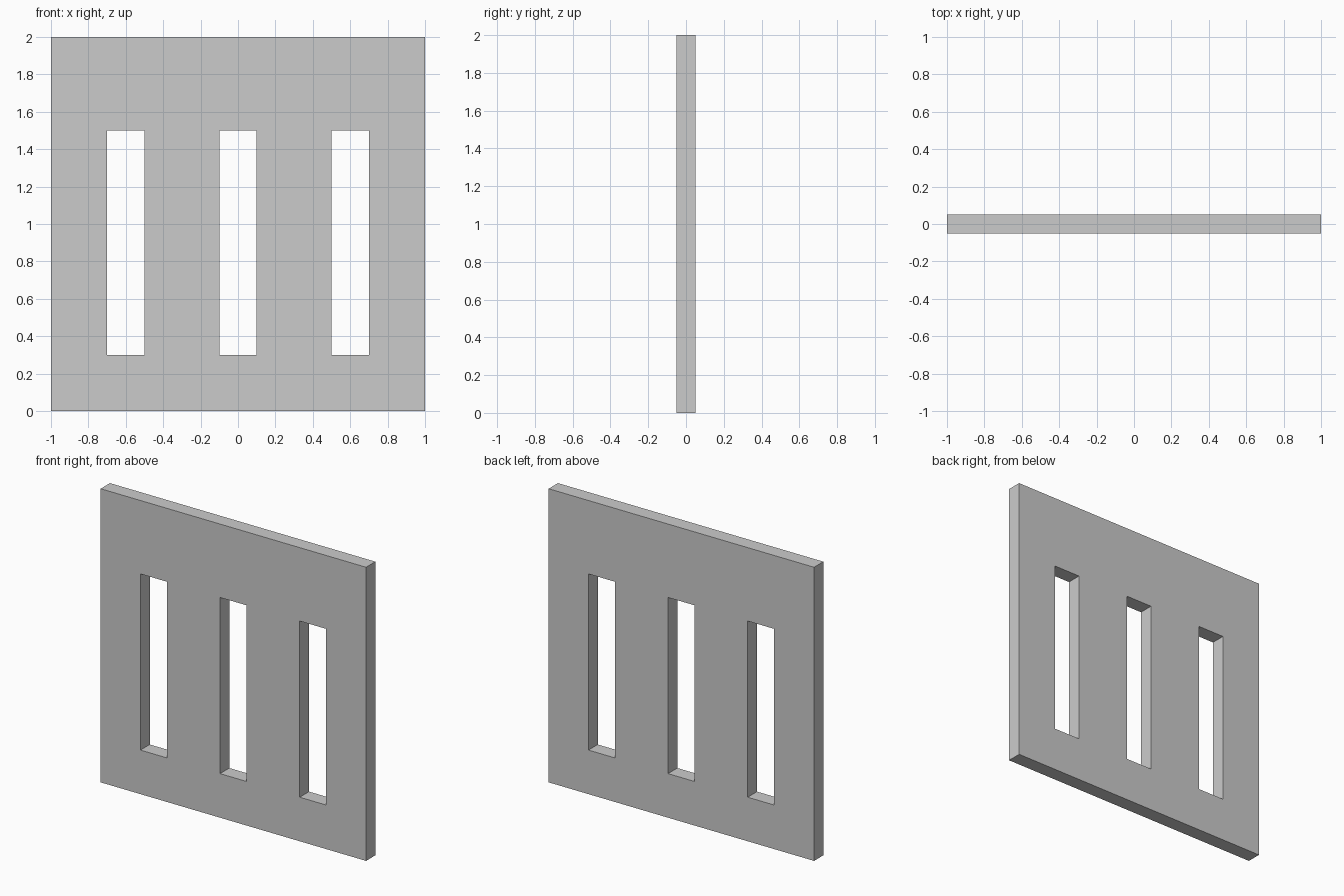
import bpy, bmesh

if "Cube" in bpy.data.objects:
    bpy.data.objects.remove(bpy.data.objects["Cube"])

THICK = 0.1
xs = [-1, -0.7, -0.5, -0.1, 0.1, 0.5, 0.7, 1]
zs = [0, 0.3, 1.5, 2]

bm = bmesh.new()

# Front sheet, leaving the three slots open
grid = [[bm.verts.new((x, -THICK / 2, z)) for z in zs] for x in xs]
for i in range(len(xs) - 1):
    for k in range(len(zs) - 1):
        if k == 1 and i % 2 == 1:
            continue
        bm.faces.new((grid[i][k], grid[i + 1][k], grid[i + 1][k + 1], grid[i][k + 1]))

# Thickness, including the slot walls
ext = bmesh.ops.extrude_face_region(bm, geom=bm.faces[:], use_keep_orig=True)
back = [g for g in ext["geom"] if isinstance(g, bmesh.types.BMVert)]
bmesh.ops.translate(bm, verts=back, vec=(0, THICK, 0))
bmesh.ops.recalc_face_normals(bm, faces=bm.faces[:])

mesh = bpy.data.meshes.new("slotted_panel")
bm.to_mesh(mesh)
bm.free()
panel = bpy.data.objects.new("slotted_panel", mesh)
bpy.context.collection.objects.link(panel)
